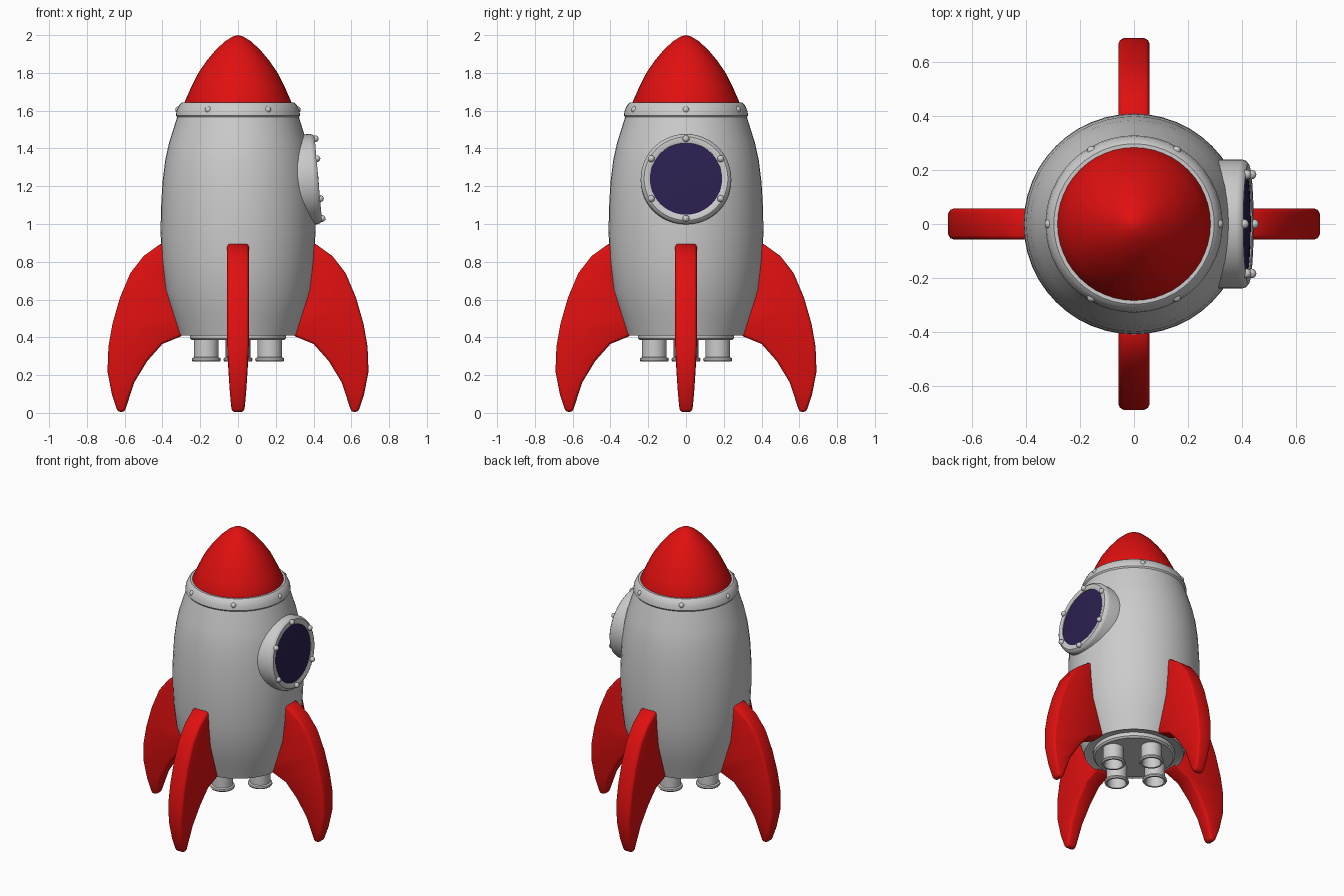
import bpy, bmesh
from math import radians, cos, sin, pi
from mathutils import Matrix, Vector

cube = bpy.data.objects.get("Cube")
if cube:
    bpy.data.objects.remove(cube, do_unlink=True)


def material(name, color):
    mat = bpy.data.materials.new(name)
    mat.use_nodes = True
    mat.diffuse_color = color
    mat.node_tree.nodes["Principled BSDF"].inputs["Base Color"].default_value = color
    return mat


red = material("red_paint", (0.75, 0.005, 0.005, 1))
dark_glass = material("dark_glass", (0.025, 0.014, 0.08, 1))


def finish(name, bm, mat=None, matrix=Matrix(), angle=35):
    """Turn a bmesh into a smooth-shaded object."""
    bmesh.ops.recalc_face_normals(bm, faces=bm.faces)
    mesh = bpy.data.meshes.new(name)
    bm.to_mesh(mesh)
    bm.free()
    obj = bpy.data.objects.new(name, mesh)
    bpy.context.collection.objects.link(obj)
    obj.matrix_world = matrix
    if mat:
        mesh.materials.append(mat)
    bpy.ops.object.select_all(action="DESELECT")
    obj.select_set(True)
    bpy.context.view_layer.objects.active = obj
    bpy.ops.object.shade_smooth_by_angle(angle=radians(angle))
    return obj


def lathe(name, profile, mat=None, matrix=Matrix(), steps=48):
    """Spin a (radius, height) profile around local z."""
    bm = bmesh.new()
    verts = [bm.verts.new((r, 0, z)) for r, z in profile]
    edges = [bm.edges.new(pair) for pair in zip(verts, verts[1:])]
    bmesh.ops.spin(bm, geom=verts + edges, cent=(0, 0, 0), axis=(0, 0, 1),
                   angle=2 * pi, steps=steps, use_duplicate=False)
    bmesh.ops.remove_doubles(bm, verts=bm.verts, dist=0.0005)
    return finish(name, bm, mat, matrix)


def rivets(name, radius, height, matrix=Matrix()):
    """Six rivets in a circle around local z."""
    for k in range(6):
        a = k * pi / 3
        bm = bmesh.new()
        bmesh.ops.create_uvsphere(bm, u_segments=12, v_segments=8, radius=0.018)
        spot = Matrix.Translation((radius * cos(a), radius * sin(a), height))
        finish(f"{name}_{k + 1}", bm, None, matrix @ spot, 60)


# Hull, closed underneath, with the engine plate
lathe("hull", [(0, 0.42), (0.29, 0.42), (0.31, 0.41), (0.345, 0.52), (0.385, 0.65),
               (0.402, 0.8), (0.41, 0.95), (0.408, 1.08), (0.4, 1.22), (0.385, 1.34),
               (0.365, 1.43), (0.315, 1.59), (0, 1.59)])
lathe("engine_plate", [(0, 0.385), (0.245, 0.385), (0.255, 0.395), (0.255, 0.43)])

# Nose cone and its riveted band
lathe("nose_cone", [(0.285, 1.62), (0.285, 1.64), (0.25, 1.72), (0.21, 1.8),
                    (0.165, 1.865), (0.115, 1.925), (0.065, 1.97), (0.025, 1.994), (0, 2)], red)
lathe("nose_band", [(0.28, 1.565), (0.322, 1.565), (0.329, 1.575), (0.325, 1.6),
                    (0.31, 1.632), (0.298, 1.642), (0.27, 1.642)])
rivets("band_rivet", 0.314, 1.605)

# Porthole, tipped slightly upward on the left side
porthole = Matrix.Translation((0.425, 0, 1.24)) @ Matrix.Rotation(radians(85), 4, "Y")
lathe("porthole_rim", [(0.24, -0.14), (0.24, -0.025), (0.235, -0.01), (0.222, 0),
                       (0.2, 0), (0.191, -0.004), (0.19, -0.03)], None, porthole)
lathe("porthole_glass", [(0.192, -0.008), (0.1, -0.001), (0, 0.001)], dark_glass, porthole)
rivets("porthole_rivet", 0.212, 0.002, porthole)

# Four hollow nozzles
nozzle = [(0.065, 0.4), (0.065, 0.295), (0.075, 0.29), (0.077, 0.28), (0.072, 0.272),
          (0.06, 0.272), (0.056, 0.29), (0.056, 0.37), (0, 0.37)]
for k in range(4):
    a = k * pi / 2
    lathe(f"nozzle_{k + 1}", nozzle, None,
          Matrix.Translation((0.168 * cos(a), 0.168 * sin(a), 0)), 24)

# Fins: rows of paired outer and inner edge points, thinner towards the foot
outer = [(0.41, 0.895), (0.5, 0.83), (0.57, 0.74), (0.625, 0.61), (0.665, 0.47),
         (0.686, 0.35), (0.691, 0.22), (0.668, 0.1), (0.637, 0.005)]
inner = [(0.35, 0.89), (0.34, 0.74), (0.33, 0.62), (0.29, 0.5), (0.29, 0.41),
         (0.4, 0.365), (0.48, 0.275), (0.55, 0.16), (0.6, 0.005)]


def fin_mesh():
    bm = bmesh.new()

    def corner(point, side):
        r, z = point
        half = 0.032 + 0.025 * min(1, z / 0.35) ** 0.7
        return bm.verts.new((r, side * half, z))

    rows = [[corner(o, 1), corner(o, -1), corner(i, -1), corner(i, 1)]
            for o, i in zip(outer, inner)]
    for top, low in zip(rows, rows[1:]):
        for k in range(4):
            n = (k + 1) % 4
            bm.faces.new((top[k], top[n], low[n], low[k]))
    bm.faces.new(rows[0])
    bm.faces.new(rows[-1])
    bmesh.ops.recalc_face_normals(bm, faces=bm.faces)
    sharp = [e for e in bm.edges if e.calc_face_angle(0) > radians(45)]
    bmesh.ops.bevel(bm, geom=sharp, offset=0.015, offset_type="OFFSET", segments=2,
                    profile=0.5, affect="EDGES", clamp_overlap=True)
    return bm


for k, place in enumerate(("left", "back", "right", "front")):
    finish(f"fin_{place}", fin_mesh(), red, Matrix.Rotation(k * pi / 2, 4, "Z"), 50)
